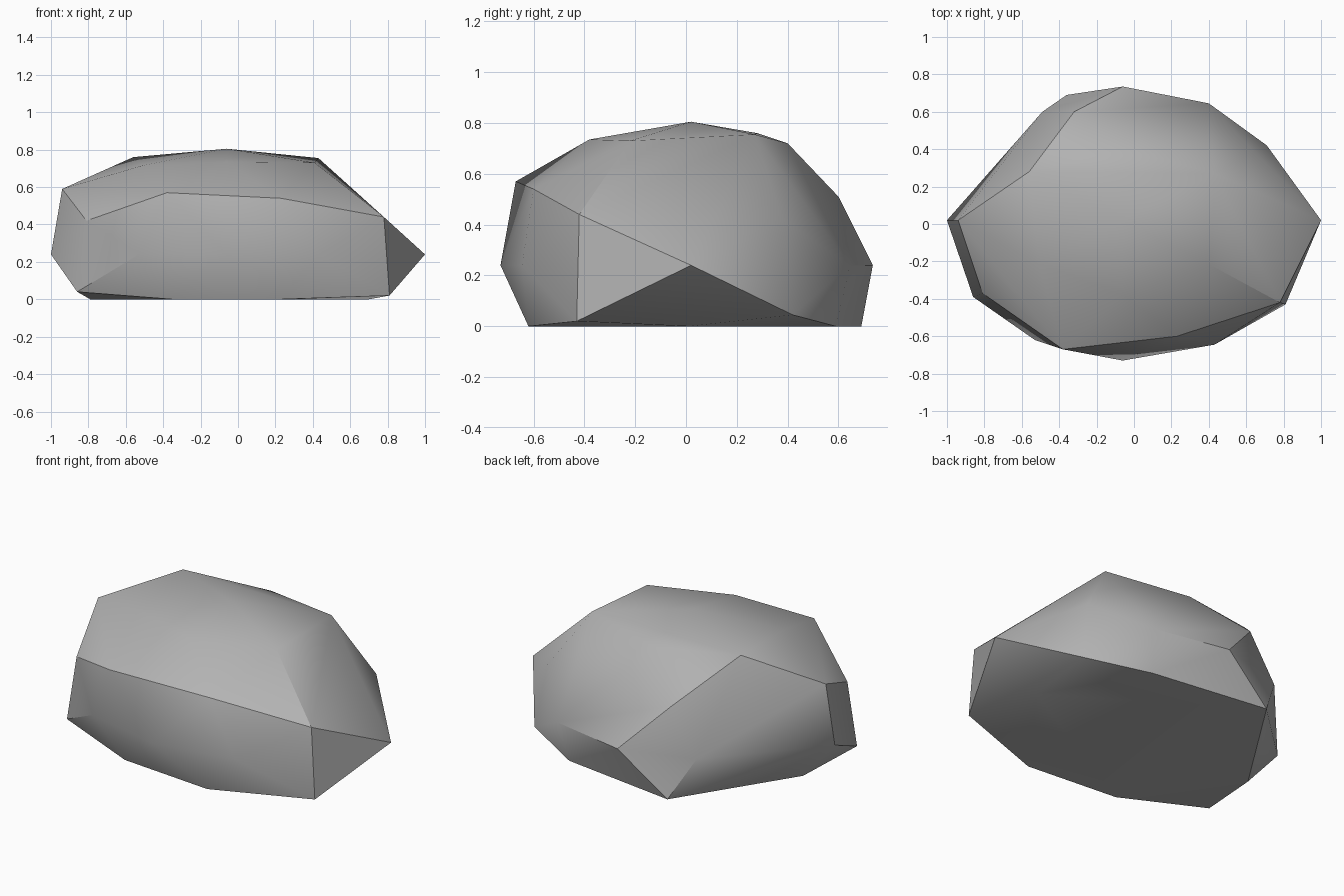
import bpy
import bmesh
import math

# Remove only the default object
default = bpy.data.objects.get("Cube")
if default:
    bpy.data.objects.remove(default, do_unlink=True)


def make_material(name, colour):
    mat = bpy.data.materials.new(name)
    mat.use_nodes = True
    mat.diffuse_color = colour
    shader = mat.node_tree.nodes["Principled BSDF"]
    shader.inputs["Base Color"].default_value = colour
    shader.inputs["Roughness"].default_value = 0.9
    return mat


def level(height, outline):
    """Lift a flat outline to one height."""
    return [(x, y, height) for x, y in outline]


# Crown: summit and the ring of corners around it
crown = [
    (-.06, .02, .805),
    (.43, .27, .755), (-.06, .4, .72), (-.56, .28, .76),
    (-.51, -.21, .715), (-.06, -.38, .735), (.41, -.22, .73),
]

# Shoulder: where the top breaks into the steep sides
shoulder = [
    (-.94, .02, .59), (-.81, -.37, .42), (-.38, -.67, .57),
    (.23, -.6, .54), (.78, -.42, .44), (.65, .38, .42),
    (-.32, .6, .51),
]

# Waist: the widest outline
waist = level(.24, [
    (1, .02), (.4, .645), (-.06, .735), (-.49, .6),
    (-1, .02), (-.53, -.62), (-.06, -.73), (.43, -.645),
])

# Foot: low corners that curl under the stone
foot = [
    (.81, -.43, .02), (.71, .42, .045),
    (-.66, .28, .03), (-.86, -.39, .04),
]

# Base: flat outline resting on the ground
base = level(0, [
    (.7, .01), (.36, .59), (-.36, .69),
    (-.79, .02), (-.35, -.57), (.23, -.62),
])


def build_stone(name, corners, material):
    """Wrap a tight faceted skin around the corners."""
    bm = bmesh.new()
    for corner in corners:
        bm.verts.new(corner)
    bmesh.ops.convex_hull(bm, input=bm.verts[:])
    loose = [v for v in bm.verts if not v.link_faces]
    bmesh.ops.delete(bm, geom=loose, context='VERTS')
    # Merge the flat underside into one face
    bmesh.ops.dissolve_limit(bm, angle_limit=math.radians(.5),
                             verts=bm.verts[:], edges=bm.edges[:])
    bmesh.ops.recalc_face_normals(bm, faces=bm.faces[:])
    mesh = bpy.data.meshes.new(name)
    bm.to_mesh(mesh)
    bm.free()
    mesh.materials.append(material)
    obj = bpy.data.objects.new(name, mesh)
    bpy.context.collection.objects.link(obj)
    return obj


grey = make_material("stone_grey", (.45, .45, .45, 1))
boulder = build_stone("boulder", crown + shoulder + waist + foot + base, grey)

# Soft facets, with the strong breaks kept crisp
bpy.ops.object.select_all(action='DESELECT')
boulder.select_set(True)
bpy.context.view_layer.objects.active = boulder
bpy.ops.object.shade_smooth_by_angle(angle=math.radians(30))
